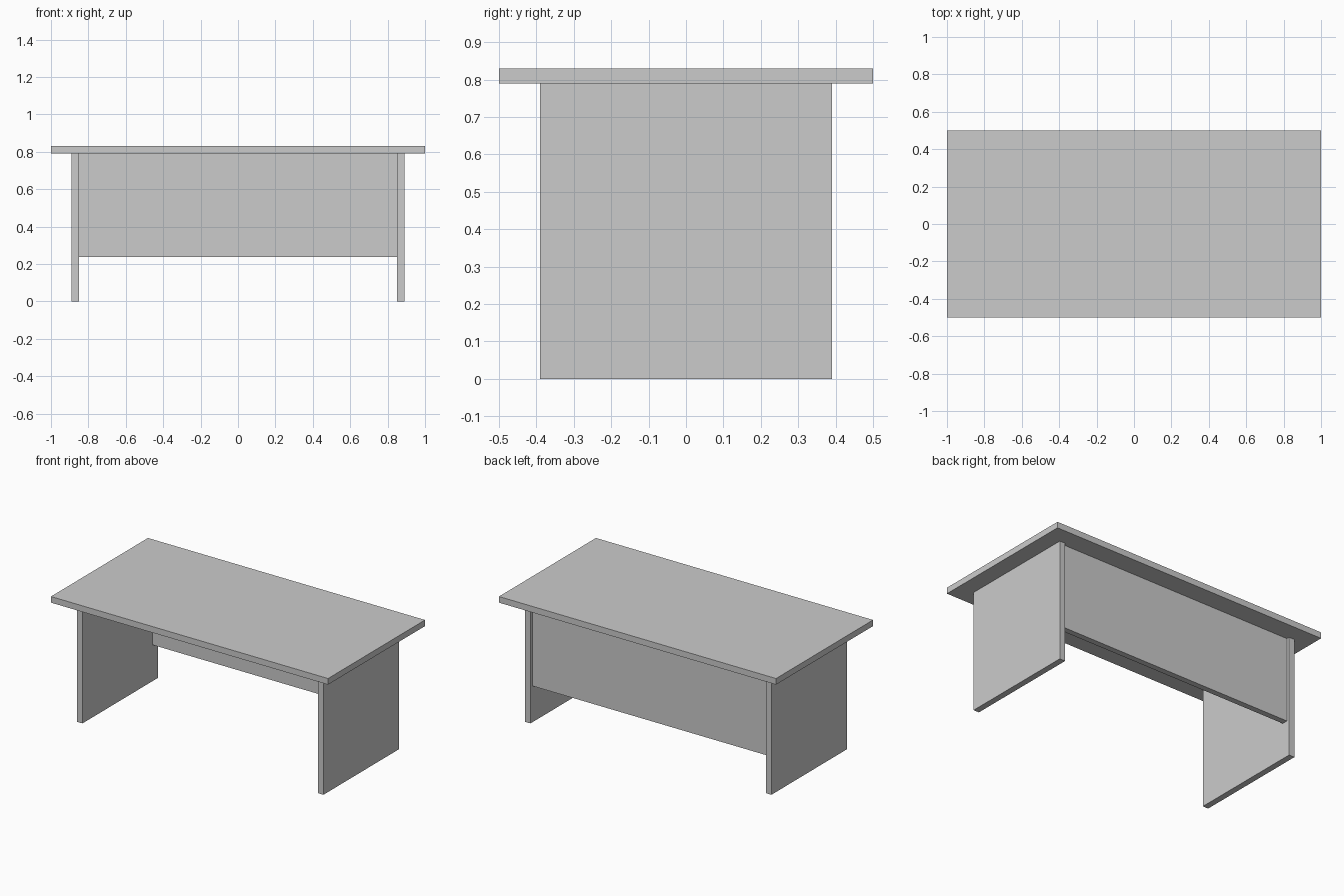
import bpy

if "Cube" in bpy.data.objects:
    bpy.data.objects.remove(bpy.data.objects["Cube"])


def box(name, x, y, z):
    """Add a box spanning the given (min, max) ranges."""
    spans = (x, y, z)
    bpy.ops.mesh.primitive_cube_add(size=1, location=[(a + b) / 2 for a, b in spans])
    obj = bpy.context.object
    obj.name = name
    obj.scale = [b - a for a, b in spans]
    bpy.ops.object.transform_apply(location=False, rotation=False, scale=True)
    return obj


TOP_Z, UNDER_Z = 0.83, 0.79
LEG_IN, LEG_OUT = 0.85, 0.89

# Table top
box("desk_top", (-1, 1), (-0.5, 0.5), (UNDER_Z, TOP_Z))

# Slab legs
box("left_leg_panel", (-LEG_OUT, -LEG_IN), (-0.39, 0.39), (0, UNDER_Z))
box("right_leg_panel", (LEG_IN, LEG_OUT), (-0.39, 0.39), (0, UNDER_Z))

# Back panel, set slightly in from the rear edge of the legs
box("back_panel", (-LEG_IN, LEG_IN), (0.332, 0.37), (0.237, UNDER_Z))
